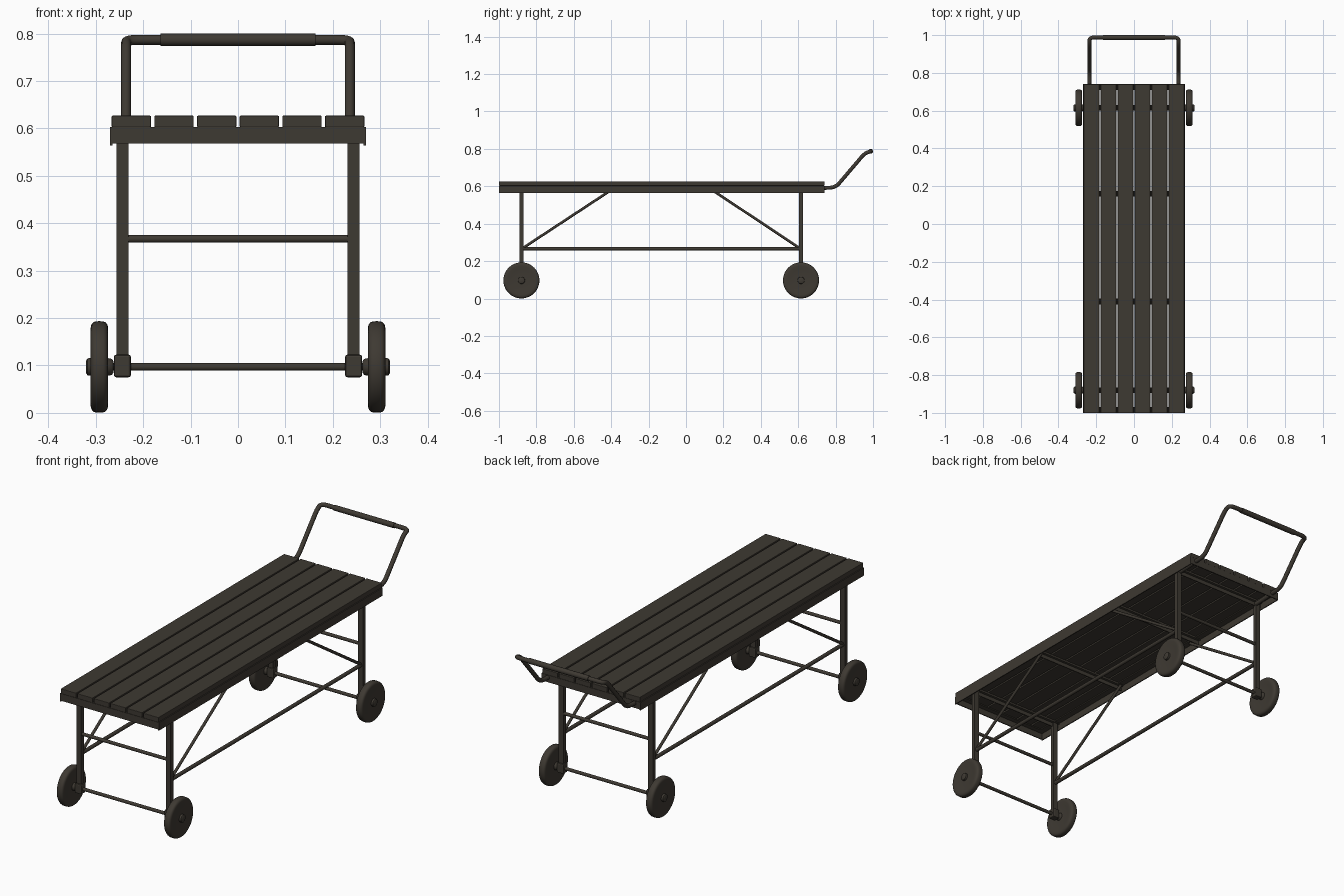
import bpy, bmesh, math
from mathutils import Vector

if "Cube" in bpy.data.objects:
    bpy.data.objects.remove(bpy.data.objects["Cube"])

paint = bpy.data.materials.new("dark_brown")
paint.diffuse_color = (0.048, 0.041, 0.032, 1)
paint.use_nodes = True
paint.node_tree.nodes["Principled BSDF"].inputs["Base Color"].default_value = paint.diffuse_color


def finish(name, bm, smooth=False):
    bmesh.ops.recalc_face_normals(bm, faces=bm.faces)
    me = bpy.data.meshes.new(name)
    bm.to_mesh(me)
    bm.free()
    me.materials.append(paint)
    ob = bpy.data.objects.new(name, me)
    bpy.context.collection.objects.link(ob)
    if smooth:
        bpy.ops.object.select_all(action='DESELECT')
        ob.select_set(True)
        bpy.context.view_layer.objects.active = ob
        bpy.ops.object.shade_smooth_by_angle(angle=math.radians(40))
    return ob


def box(name, lo, hi, bevel=0.0):
    lo, hi = Vector(lo), Vector(hi)
    bm = bmesh.new()
    bmesh.ops.create_cube(bm, size=1)
    for v in bm.verts:
        v.co = (lo + hi) / 2 + v.co * (hi - lo)
    if bevel:
        bmesh.ops.bevel(bm, geom=bm.edges[:], offset=bevel, segments=2,
                        affect='EDGES', profile=0.5)
    return finish(name, bm)


def rod(name, a, b, r, sides=16):
    a, b = Vector(a), Vector(b)
    bm = bmesh.new()
    bmesh.ops.create_cone(bm, cap_ends=True, segments=sides,
                          radius1=r, radius2=r, depth=(b - a).length)
    rot = (b - a).to_track_quat('Z', 'Y').to_matrix()
    for v in bm.verts:
        v.co = rot @ v.co + (a + b) / 2
    return finish(name, bm, True)


def lathe_x(name, profile, centre, side, steps=40):
    """Spin (x offset, radius) points around an axle along x."""
    bm = bmesh.new()
    vs = [bm.verts.new((side * x, 0, r)) for x, r in profile]
    es = [bm.edges.new(p) for p in zip(vs, vs[1:])]
    bmesh.ops.spin(bm, geom=vs + es, cent=(0, 0, 0), axis=(1, 0, 0),
                   angle=math.tau, steps=steps)
    bmesh.ops.remove_doubles(bm, verts=bm.verts, dist=1e-5)
    bmesh.ops.translate(bm, verts=bm.verts, vec=centre)
    return finish(name, bm, True)


FRONT, BACK = -1.0, 0.74
LEG_Y = (-0.88, 0.615)
LEG_X, AXLE_Z = 0.244, 0.097

# Slatted top
for i in range(6):
    x = (i - 2.5) * 0.09
    box("slat", (x - 0.0415, FRONT, 0.603), (x + 0.0415, BACK, 0.627), 0.002)

# Angle-iron frame under the slats
for s in (-1, 1):
    for name, x0, x1, z0, z1 in (("side_rail", 0.265, 0.27, 0.564, 0.603),
                                 ("side_rail_flange", 0.235, 0.266, 0.598, 0.603)):
        box(name, (min(s * x0, s * x1), FRONT, z0), (max(s * x0, s * x1), BACK, z1))
for y, d in ((FRONT, 1), (BACK, -1)):
    for name, w, z0, z1 in (("end_rail", 0.005, 0.568, 0.602),
                            ("end_rail_flange", 0.03, 0.598, 0.603)):
        box(name, (-0.266, min(y, y + d * w), z0), (0.266, max(y, y + d * w), z1))
for y in (-0.88, -0.41, 0.16, 0.615):
    box("cross_batten", (-0.266, y - 0.015, 0.594), (0.266, y + 0.015, 0.603))
    box("cross_batten_web", (-0.266, y - 0.002, 0.575), (0.266, y + 0.002, 0.596))

# Wheel outline: rounded tyre, shallow dish and hub
tyre = [(0.0185 * math.copysign(abs(math.cos(a)) ** 0.6, math.cos(a)),
         0.078 + 0.0185 * math.sin(a) ** 0.8)
        for a in [math.pi * k / 12 for k in range(1, 12)]]
tyre = [(0.0185, 0.076)] + tyre + [(-0.0185, 0.076)]
wheel = ([(0.028, 0), (0.028, 0.013), (0.025, 0.018), (0.016, 0.019), (0.0155, 0.06)]
         + tyre + [(-0.0155, 0.06), (-0.016, 0.019), (-0.026, 0.017), (-0.03, 0.012), (-0.03, 0)])

# Legs, axles and wheels at both ends
for y in LEG_Y:
    rod("axle", (-0.30, y, AXLE_Z), (0.30, y, AXLE_Z), 0.008)
    rod("leg_crossbar", (-LEG_X, y, 0.367), (LEG_X, y, 0.367), 0.008)
    for s in (-1, 1):
        x = s * LEG_X
        box("leg", (x - 0.0125, y - 0.01, 0.09), (x + 0.0125, y + 0.01, 0.60))
        box("axle_bracket", (x - 0.018, y - 0.017, 0.075),
            (x + 0.018, y + 0.017, 0.123), 0.005)
        lathe_x("wheel", wheel, (s * 0.2925, y, AXLE_Z), s)

# Long stretchers and diagonal braces
for s in (-1, 1):
    x = s * LEG_X
    rod("long_stretcher", (x, LEG_Y[0], 0.266), (x, LEG_Y[1], 0.266), 0.009)
    rod("front_brace", (x, -0.875, 0.268), (x, -0.385, 0.59), 0.007)
    rod("rear_brace", (x, 0.61, 0.268), (x, 0.125, 0.59), 0.007)

# Push handle: bent tube with softened corners
half = [(0.236, 0.62, 0.585), (0.236, 0.80, 0.594),
        (0.236, 0.955, 0.776), (0.236, 0.988, 0.787)]
corners = [Vector(p) for p in half]
corners += [Vector((-p.x, p.y, p.z)) for p in reversed(corners)]
path = [corners[0]]
for a, b, c in zip(corners, corners[1:], corners[2:]):
    p = b + (a - b).normalized() * min(0.03, (a - b).length * 0.45)
    q = b + (c - b).normalized() * min(0.03, (c - b).length * 0.45)
    for k in range(6):
        t = k / 5
        path.append(p * (1 - t) ** 2 + b * 2 * t * (1 - t) + q * t * t)
path.append(corners[-1])
cu = bpy.data.curves.new("push_handle", 'CURVE')
cu.dimensions = '3D'
cu.bevel_depth = 0.0105
cu.bevel_resolution = 3
cu.use_fill_caps = True
sp = cu.splines.new('POLY')
sp.points.add(len(path) - 1)
for pt, p in zip(sp.points, path):
    pt.co = (*p, 1)
cu.materials.append(paint)
bpy.context.collection.objects.link(bpy.data.objects.new("push_handle", cu))
rod("handle_grip", (-0.164, 0.987, 0.787), (0.164, 0.987, 0.787), 0.013, 20)
